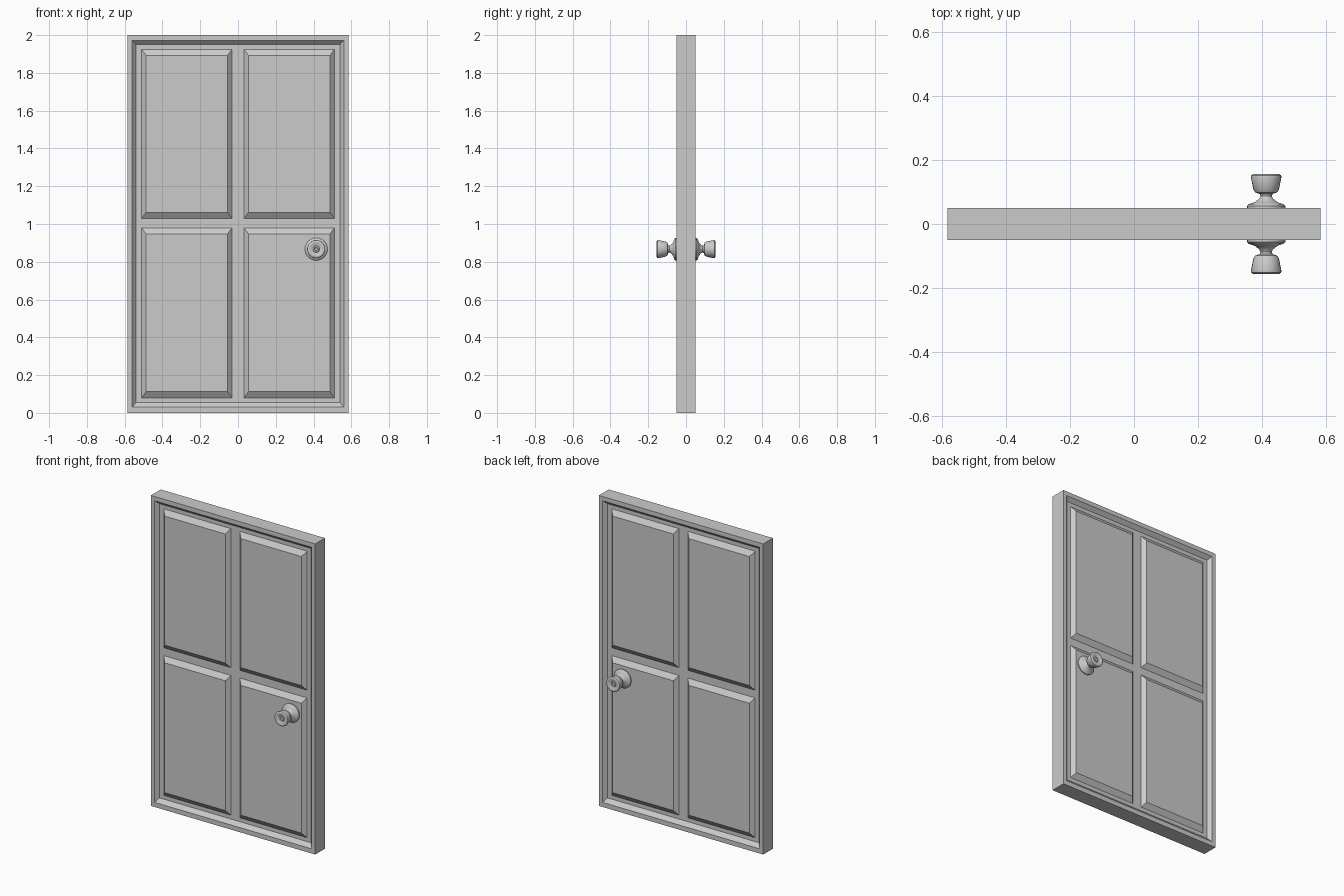
import bpy, bmesh, math

if "Cube" in bpy.data.objects:
    bpy.data.objects.remove(bpy.data.objects["Cube"])

HALF_T = 0.05      # half thickness of the door
FIELD = 0.027      # depth plane of the sunken field


def finish(bm, name):
    bmesh.ops.remove_doubles(bm, verts=bm.verts, dist=1e-5)
    bmesh.ops.recalc_face_normals(bm, faces=bm.faces)
    me = bpy.data.meshes.new(name)
    bm.to_mesh(me)
    bm.free()
    ob = bpy.data.objects.new(name, me)
    bpy.context.collection.objects.link(ob)
    return ob


def rect(bm, x0, x1, z0, z1, y):
    return [bm.verts.new(p) for p in
            ((x0, y, z0), (x1, y, z0), (x1, y, z1), (x0, y, z1))]


def bridge(bm, a, b):
    n = len(a)
    for i in range(n):
        j = (i + 1) % n
        bm.faces.new((a[i], a[j], b[j], b[i]))


# Door leaf: raised rim, sunken field, four raised bevelled panels per side
bm = bmesh.new()
xs = [-0.54, -0.51, -0.032, 0.032, 0.51, 0.54]
zs = [0.055, 0.08, 0.98, 1.03, 1.925, 1.95]
outers = []
for s in (-1, 1):
    top, low = s * HALF_T, s * FIELD
    outer = rect(bm, -0.585, 0.585, 0, 2, top)
    lip = rect(bm, -0.56, 0.56, 0.03, 1.972, top)
    foot = rect(bm, xs[0], xs[-1], zs[0], zs[-1], low)
    bridge(bm, outer, lip)
    bridge(bm, lip, foot)
    bmesh.ops.delete(bm, geom=[], context='VERTS')
    for i in range(5):
        for k in range(5):
            cell = rect(bm, xs[i], xs[i + 1], zs[k], zs[k + 1], low)
            if i in (1, 3) and k in (1, 3):
                face = rect(bm, xs[i] + 0.023, xs[i + 1] - 0.023,
                            zs[k] + 0.032, zs[k + 1] - 0.032, top)
                bridge(bm, cell, face)
                bm.faces.new(face)
            else:
                bm.faces.new(cell)
    outers.append(outer)
bridge(bm, *outers)
finish(bm, "door_leaf")

# Knobs: turned profile (radius, distance from door centre plane)
profile = [(0.060, 0.047), (0.060, 0.056), (0.055, 0.062), (0.036, 0.068),
           (0.021, 0.080), (0.018, 0.087), (0.020, 0.094), (0.034, 0.099),
           (0.040, 0.108), (0.048, 0.147), (0.047, 0.152), (0.041, 0.156),
           (0.034, 0.156), (0.022, 0.149), (0.018, 0.149), (0.016, 0.153),
           (0.009, 0.153), (0.007, 0.150)]
SIDES = 24
for s, name in ((-1, "front_knob"), (1, "back_knob")):
    bm = bmesh.new()
    rings = [[bm.verts.new((0.414 + r * math.cos(2 * math.pi * i / SIDES), s * d,
                            0.867 + r * math.sin(2 * math.pi * i / SIDES)))
              for i in range(SIDES)] for r, d in profile]
    for a, b in zip(rings, rings[1:]):
        bridge(bm, a, b)
    bm.faces.new(rings[0])
    bm.faces.new(rings[-1])
    ob = finish(bm, name)
    bpy.context.view_layer.objects.active = ob
    ob.select_set(True)
    bpy.ops.object.shade_smooth_by_angle(angle=math.radians(35))
    ob.select_set(False)
